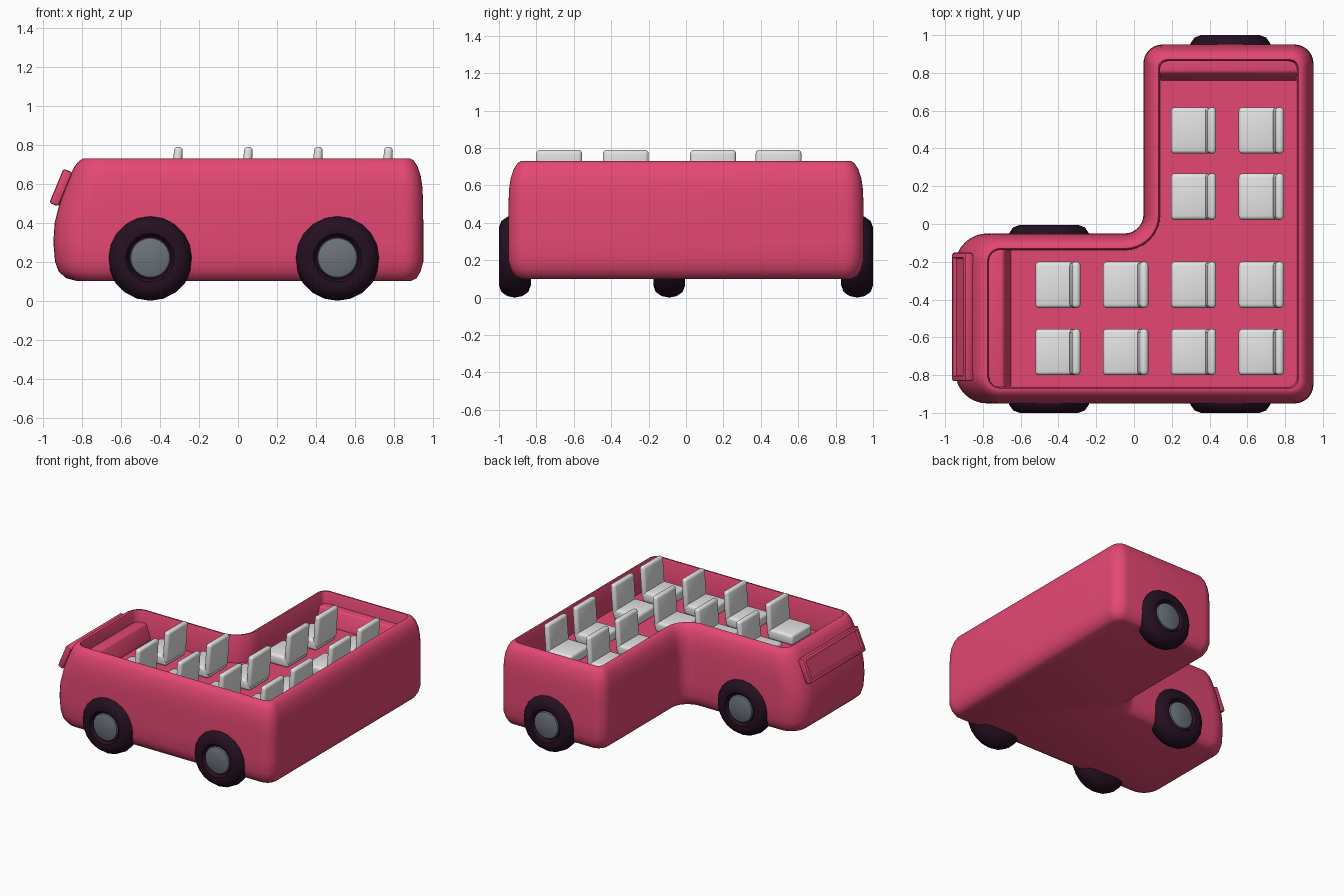
import bpy, bmesh, math
from mathutils import Matrix, Vector

cube = bpy.data.objects.get("Cube")
if cube:
    bpy.data.objects.remove(cube)


def material(name, r, g, b):
    m = bpy.data.materials.new(name)
    m.use_nodes = True
    m.diffuse_color = (r, g, b, 1)
    m.node_tree.nodes["Principled BSDF"].inputs["Base Color"].default_value = (r, g, b, 1)
    return m


PINK = material("body_pink", 0.78, 0.064, 0.17)
WHITE = material("seat_white", 0.78, 0.78, 0.78)
RUBBER = material("tyre_dark", 0.018, 0.005, 0.015)
GREY = material("hub_grey", 0.15, 0.17, 0.2)


def finish(name, bm, mat, angle=40):
    bmesh.ops.recalc_face_normals(bm, faces=bm.faces)
    mesh = bpy.data.meshes.new(name)
    bm.to_mesh(mesh)
    bm.free()
    mesh.materials.append(mat)
    ob = bpy.data.objects.new(name, mesh)
    bpy.context.collection.objects.link(ob)
    bpy.ops.object.select_all(action='DESELECT')
    ob.select_set(True)
    bpy.context.view_layer.objects.active = ob
    bpy.ops.object.shade_smooth_by_angle(angle=math.radians(angle))
    return ob


def bevel_all(bm, width, segments=3):
    bmesh.ops.bevel(bm, geom=bm.edges[:], offset=width, segments=segments,
                    profile=0.5, affect='EDGES', clamp_overlap=True)


def add_box(bm, size, matrix):
    return bmesh.ops.create_cube(bm, size=1, matrix=matrix @ Matrix.Diagonal((*size, 1)))


def outline(inset, front):
    """L-shaped plan with rounded corners; the nose end has its own inset."""
    nose, lo, hi = -0.95 + front, -0.95 + inset, 0.95 - inset
    side, arm = 0.05 + inset, -0.05 - inset
    r, rn = max(0.04, 0.1 - inset * 0.7), max(0.05, 0.17 - inset * 1.3)
    corners = [(nose, lo, rn, 180, 1), (hi, lo, r, 270, 1), (hi, hi, r, 0, 1),
               (side, hi, r, 90, 1), (side, arm, 0.1 + inset, 0, -1), (nose, arm, rn, 90, 1)]
    points = []
    for x, y, rad, start, turn in corners:
        # the arc centre lies on the diagonal of its corner
        mid = math.radians(start + 45 * turn)
        cx = x - math.copysign(rad, math.cos(mid))
        cy = y - math.copysign(rad, math.sin(mid))
        for k in range(9):
            a = math.radians(start + turn * 90 * k / 8)
            points.append((cx + rad * math.cos(a), cy + rad * math.sin(a)))
    return points


# Body shell: outside from the underside to the rim, then inside to the floor
ROWS = [(0.10, 0.065, 0.13), (0.115, 0.035, 0.07), (0.15, 0.014, 0.03), (0.20, 0, 0.012),
        (0.30, 0, 0.003), (0.40, 0, 0.01), (0.50, 0.001, 0.035), (0.58, 0.004, 0.062),
        (0.64, 0.013, 0.088), (0.69, 0.03, 0.112), (0.72, 0.05, 0.138), (0.73, 0.068, 0.16),
        (0.73, 0.08, 0.175), (0.715, 0.087, 0.182), (0.52, 0.09, 0.185)]


def build_body():
    bm = bmesh.new()
    rings = [[bm.verts.new((x, y, z)) for x, y in outline(d, f)] for z, d, f in ROWS]
    for a, b in zip(rings, rings[1:]):
        for i in range(len(a)):
            j = (i + 1) % len(a)
            bm.faces.new((a[i], a[j], b[j], b[i]))
    bm.faces.new(rings[0][::-1])
    bm.faces.new(rings[-1])
    return finish("body_shell", bm, PINK, 50)


build_body()


# Ledges inside the two ends: rounded shelf with a sloping face
def ledge(name, place, lo, hi):
    bm = bmesh.new()
    section = [(0, 0.50), (0.15, 0.50), (0.15, 0.53), (0.11, 0.64), (0, 0.64)]
    ends = [[bm.verts.new(place(depth, along, z)) for depth, z in section] for along in (lo, hi)]
    bm.faces.new(ends[0])
    bm.faces.new(ends[1][::-1])
    for i in range(len(section)):
        j = (i + 1) % len(section)
        bm.faces.new((ends[0][i], ends[0][j], ends[1][j], ends[1][i]))
    bevel_all(bm, 0.015)
    finish(name, bm, PINK)


ledge("dashboard", lambda d, s, z: (-0.80 + d, s, z), -0.87, -0.13)
ledge("rear_ledge", lambda d, s, z: (s, 0.91 - d, z), 0.13, 0.88)


# Tilted window frame with a recessed pane
def build_window():
    bm = bmesh.new()
    tilt = math.atan2(0.075, 0.18)
    matrix = Matrix.Translation((-0.908, -0.492, 0.58)) @ Matrix.Rotation(tilt, 4, 'Y')
    add_box(bm, (0.05, 0.68, 0.19), matrix)
    bevel_all(bm, 0.012, 2)
    out = matrix.to_3x3() @ Vector((-1, 0, 0))
    bm.normal_update()
    face = max((f for f in bm.faces if f.normal.dot(out) > 0.99), key=lambda f: f.calc_area())
    bmesh.ops.inset_region(bm, faces=[face], thickness=0.02)
    bmesh.ops.inset_region(bm, faces=[face], thickness=0.006, depth=-0.018)
    finish("window_frame", bm, PINK, 35)


build_window()


# Seats: cushion and slightly leaning backrest, facing the nose
def seat(name, x, y):
    bm = bmesh.new()
    add_box(bm, (0.215, 0.245, 0.08), Matrix.Translation((x - 0.133, y, 0.56)))
    lean = Matrix.Translation((x - 0.031, y, 0.667)) @ Matrix.Rotation(math.radians(4), 4, 'Y')
    add_box(bm, (0.045, 0.245, 0.245), lean)
    bevel_all(bm, 0.02)
    finish(name, bm, WHITE)


number = 0
for row, y in enumerate((-0.678, -0.322, 0.145, 0.495)):
    for column in range(4):
        if row < 2 or column > 1:
            number += 1
            seat(f"seat_{number}", -0.282 + 0.359 * column, y)


# Wheels: turned tyre and hub
def lathe(name, profile, x, y, outward, mat, steps=20):
    bm = bmesh.new()
    verts = [bm.verts.new((r, w * outward, 0)) for r, w in profile]
    edges = [bm.edges.new(pair) for pair in zip(verts, verts[1:])]
    bmesh.ops.spin(bm, geom=verts + edges, cent=(0, 0, 0), axis=(0, 1, 0),
                   angle=math.tau, steps=steps, use_merge=True)
    bmesh.ops.remove_doubles(bm, verts=bm.verts, dist=0.0005)
    bmesh.ops.translate(bm, verts=bm.verts, vec=(x, y, 0.22))
    finish(name, bm, mat, 40)


TYRE = [(0, -0.085), (0.155, -0.085), (0.19, -0.072), (0.212, -0.04), (0.22, 0),
        (0.212, 0.04), (0.19, 0.072), (0.155, 0.085), (0.125, 0.083), (0.11, 0.06), (0, 0.06)]
HUB = [(0, 0.078), (0.088, 0.078), (0.1, 0.072), (0.104, 0.06), (0.104, 0.03), (0, 0.03)]

for label, x, y, outward in (("front_right", -0.45, -0.915, -1), ("rear_right", 0.51, -0.915, -1),
                             ("front_left", -0.45, -0.09, 1), ("rear_left", 0.51, 0.915, 1)):
    lathe(label + "_tyre", TYRE, x, y, outward, RUBBER)
    lathe(label + "_hub", HUB, x, y, outward, GREY, 24)
